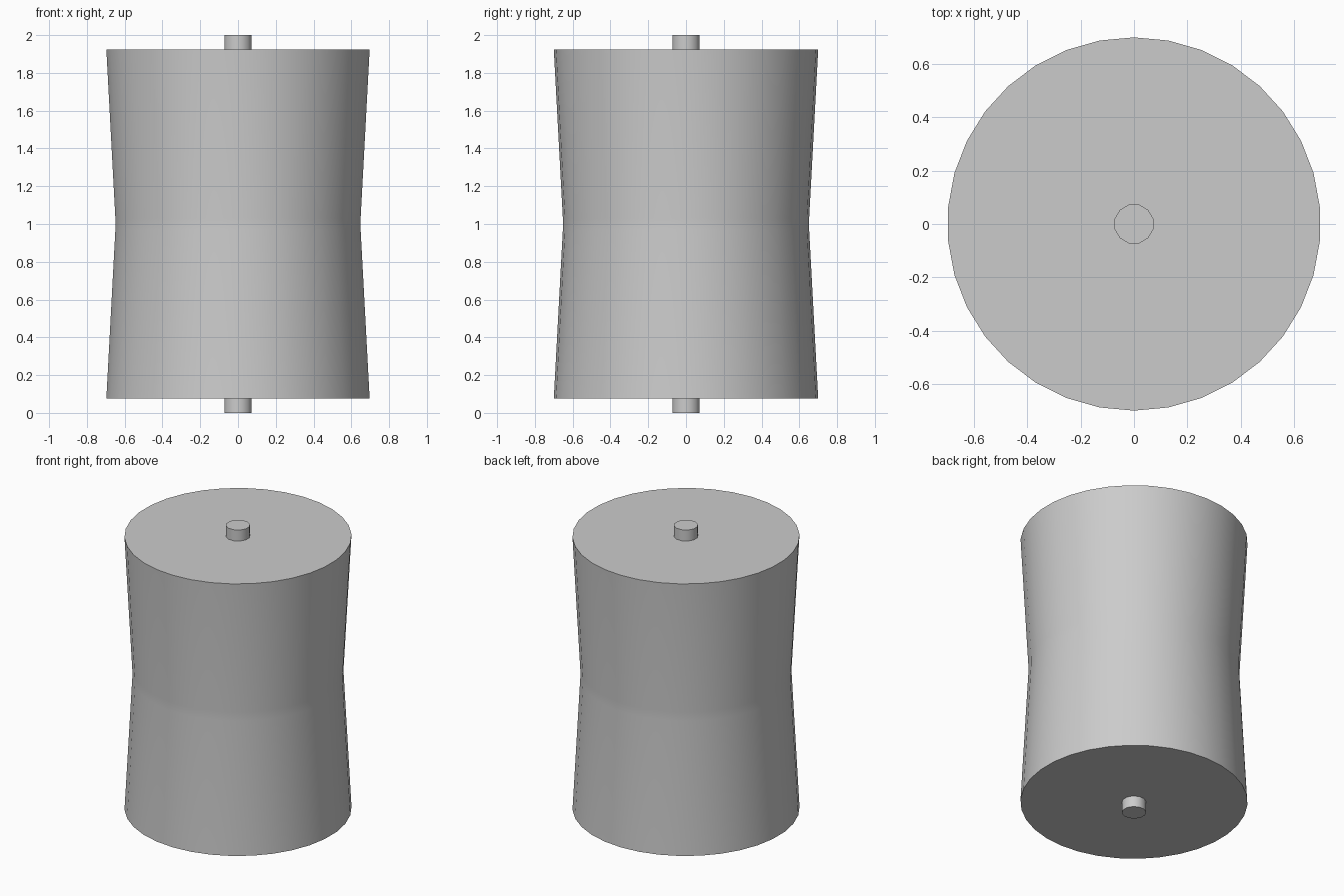
import bpy
import math

cube = bpy.data.objects.get("Cube")
if cube:
    bpy.data.objects.remove(cube, do_unlink=True)

grey = bpy.data.materials.new("light grey")
grey.use_nodes = True
colour = (0.6, 0.6, 0.6, 1)
grey.diffuse_color = colour
grey.node_tree.nodes["Principled BSDF"].inputs["Base Color"].default_value = colour


def lathe(name, profile, sides, start):
    """Closed solid turned around z from (radius, height) pairs, bottom to top."""
    verts = []
    for r, z in profile:
        for i in range(sides):
            a = start + math.tau * i / sides
            verts.append((r * math.cos(a), r * math.sin(a), z))
    faces = [tuple(reversed(range(sides)))]
    for k in range(len(profile) - 1):
        for i in range(sides):
            j = (i + 1) % sides
            low, high = k * sides, (k + 1) * sides
            faces.append((low + i, low + j, high + j, high + i))
    faces.append(tuple(range(len(verts) - sides, len(verts))))
    mesh = bpy.data.meshes.new(name)
    mesh.from_pydata(verts, [], faces)
    mesh.materials.append(grey)
    obj = bpy.data.objects.new(name, mesh)
    bpy.context.collection.objects.link(obj)
    bpy.ops.object.select_all(action="DESELECT")
    obj.select_set(True)
    bpy.context.view_layer.objects.active = obj
    bpy.ops.object.shade_smooth_by_angle(angle=math.radians(35))
    return obj


# Waisted drum
lathe("drum_body", [(0.7, 0.075), (0.652, 0.97), (0.652, 1.03), (0.7, 1.925)],
      34, math.pi / 2)

# Axle stubs at both ends
for name, z in (("bottom_axle", 0), ("top_axle", 1.92)):
    lathe(name, [(0.075, z), (0.075, z + 0.08)], 12, math.pi / 12)
